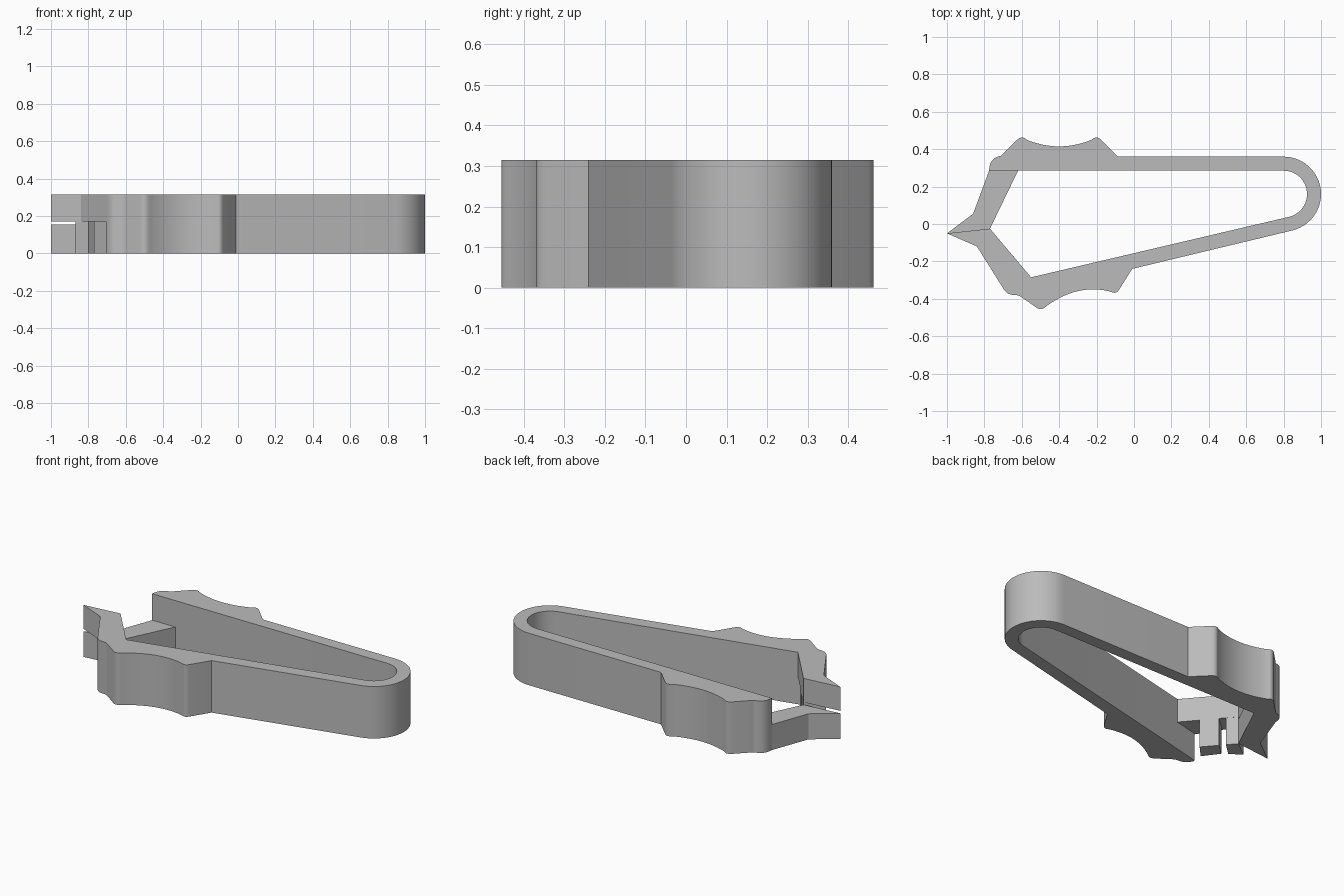
import bpy, bmesh, math

if "Cube" in bpy.data.objects:
    bpy.data.objects.remove(bpy.data.objects["Cube"])

grey = bpy.data.materials.new("grey plastic")
grey.diffuse_color = (0.5, 0.5, 0.5, 1)
grey.use_nodes = True
grey.node_tree.nodes["Principled BSDF"].inputs["Base Color"].default_value = grey.diffuse_color
H = 0.315            # full height of the clip
UPPER, LOWER = 0.17, 0.155   # underside of upper jaw, top of lower jaw


def arc(cx, cy, r, a0, a1, n=24):
    angles = [math.radians(a0 + (a1 - a0) * i / n) for i in range(n + 1)]
    return [(cx + r * math.cos(a), cy + r * math.sin(a)) for a in angles]


def curve(p, q, r, n=14):
    """Quadratic curve from p to r, pulled towards q."""
    out = []
    for i in range(n + 1):
        t = i / n
        out.append(tuple((1 - t) ** 2 * a + 2 * t * (1 - t) * b + t * t * c
                         for a, b, c in zip(p, q, r)))
    return out


def prism(name, outline, z0, z1):
    bm = bmesh.new()
    face = bm.faces.new([bm.verts.new((x, y, z0)) for x, y in outline])
    ext = bmesh.ops.extrude_face_region(bm, geom=[face])
    for v in ext["geom"]:
        if isinstance(v, bmesh.types.BMVert):
            v.co.z = z1
    bmesh.ops.recalc_face_normals(bm, faces=bm.faces)
    mesh = bpy.data.meshes.new(name)
    bm.to_mesh(mesh)
    bm.free()
    mesh.materials.append(grey)
    obj = bpy.data.objects.new(name, mesh)
    bpy.context.collection.objects.link(obj)
    bpy.ops.object.select_all(action='DESELECT')
    obj.select_set(True)
    bpy.context.view_layer.objects.active = obj
    bpy.ops.object.shade_smooth_by_angle(angle=math.radians(30))
    return obj


# Sprung body: back arm with finger grip, round bend, front arm with finger grip
back_grip = (curve((-0.775, 0.285), (-0.775, 0.355), (-0.71, 0.365), 6)
             + curve((-0.625, 0.45), (-0.60, 0.475), (-0.575, 0.452), 5)
             + curve((-0.56, 0.445), (-0.40, 0.385), (-0.24, 0.445))
             + curve((-0.225, 0.452), (-0.20, 0.475), (-0.175, 0.45), 5)
             + [(-0.085, 0.36)])
front_grip = ([(-0.01, -0.24)]
              + curve((-0.08, -0.352), (-0.095, -0.378), (-0.125, -0.362), 5)
              + curve((-0.14, -0.358), (-0.305, -0.322), (-0.465, -0.437))
              + curve((-0.475, -0.445), (-0.50, -0.465), (-0.525, -0.445), 5)
              + curve((-0.60, -0.392), (-0.615, -0.38), (-0.635, -0.38), 4)
              + curve((-0.65, -0.379), (-0.685, -0.375), (-0.705, -0.335), 5)
              + [(-0.705, -0.322)])
body = (back_grip + arc(0.8, 0.16, 0.2, 90, -76.8) + front_grip
        + [(-0.55, -0.285)]
        + arc(0.8, 0.16, 0.125, -76.8, 90) + [(-0.62, 0.285)])
prism("sprung_body", body, 0, H)

# Jaws overlap in height and meet at the pointed tip
prism("back_lower_jaw", [(-0.62, 0.285), (-0.775, 0.285), (-0.86, 0.055),
                         (-1, -0.05), (-0.77, -0.025)], 0, LOWER)
prism("front_upper_jaw", [(-0.55, -0.285), (-0.705, -0.322), (-0.705, -0.335),
                          (-0.84, -0.12), (-1, -0.05), (-0.77, -0.025)], UPPER, H)

# Guide blocks below the upper jaw
prism("inner_guide_block", [(-0.63, -0.19), (-0.70, -0.108),
                            (-0.77, -0.17), (-0.70, -0.265)], 0, UPPER)
prism("outer_guide_block", [(-0.725, -0.079), (-0.77, -0.027),
                            (-0.87, -0.10), (-0.80, -0.148)], 0, UPPER)
